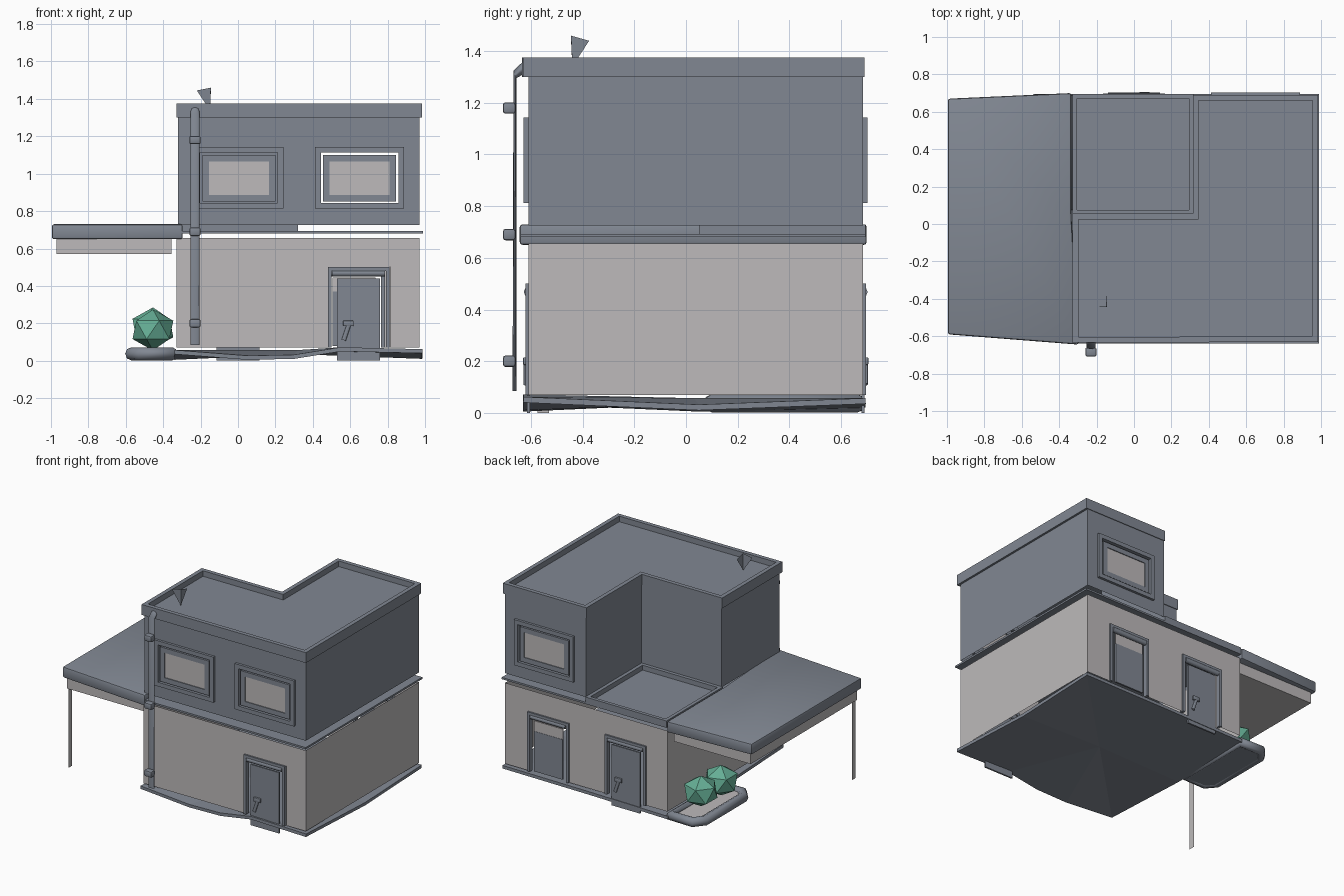
import bpy, bmesh, math
from mathutils import Matrix, Vector

if "Cube" in bpy.data.objects:
    bpy.data.objects.remove(bpy.data.objects["Cube"])


def material(name, rgb):
    m = bpy.data.materials.new(name)
    m.use_nodes = True
    m.diffuse_color = (*rgb, 1)
    m.node_tree.nodes["Principled BSDF"].inputs["Base Color"].default_value = (*rgb, 1)
    return m


SLATE = material("slate_blue_grey", (0.22, 0.245, 0.29))
PALE = material("pale_grey", (0.51, 0.49, 0.495))
GREEN = material("leaf_green", (0.13, 0.42, 0.3))


def finish(name, bm, mat, smooth=False):
    mesh = bpy.data.meshes.new(name)
    bm.to_mesh(mesh)
    bm.free()
    mesh.materials.append(mat)
    ob = bpy.data.objects.new(name, mesh)
    bpy.context.collection.objects.link(ob)
    if smooth:
        bpy.ops.object.select_all(action='DESELECT')
        ob.select_set(True)
        bpy.context.view_layer.objects.active = ob
        bpy.ops.object.shade_smooth_by_angle(angle=math.radians(40))
    return ob


def add_box(bm, x0, x1, y0, y1, z0, z1):
    size = Vector((x1 - x0, y1 - y0, z1 - z0))
    mid = Vector((x0 + x1, y0 + y1, z0 + z1)) / 2
    bmesh.ops.create_cube(bm, size=1, matrix=Matrix.Translation(mid) @ Matrix.Diagonal((*size, 1)))


def box(name, mat, *bounds, bevel=0):
    bm = bmesh.new()
    add_box(bm, *bounds)
    if bevel:
        bmesh.ops.bevel(bm, geom=bm.edges[:], offset=bevel, segments=2, affect='EDGES', profile=0.5)
    return finish(name, bm, mat, bevel > 0)


def sheet(name, mat, *polygons):
    bm = bmesh.new()
    for poly in polygons:
        bm.faces.new([bm.verts.new(p) for p in poly])
    bmesh.ops.remove_doubles(bm, verts=bm.verts[:], dist=0.0005)
    return finish(name, bm, mat)


def frame(name, mat, cx, cz, w, h, t, y0, y1, sill=True):
    """Rectangular frame of bars; the sill is left out for doors."""
    bm = bmesh.new()
    add_box(bm, cx - w, cx + w, y0, y1, cz + h - t, cz + h)
    if sill:
        add_box(bm, cx - w, cx + w, y0, y1, cz - h, cz - h + t)
    for s in (-1, 1):
        a, b = sorted((cx + s * w, cx + s * (w - t)))
        add_box(bm, a, b, y0, y1, cz - h, cz + h - t)
    return finish(name, bm, mat)


def walls(name, mat, pts, z0, z1, holes):
    """Closed run of wall sheets; holes maps a side to (x0, x1, z0, z1) openings."""
    quads = []
    for i, p in enumerate(pts):
        q = pts[(i + 1) % len(pts)]
        cut = holes.get(i, [])
        xs = sorted({p[0], q[0], *[v for c in cut for v in c[:2]]}) if cut else [0, 1]
        zs = sorted({z0, z1, *[v for c in cut for v in c[2:]]})
        for a, b in zip(xs, xs[1:]):
            for lo, hi in zip(zs, zs[1:]):
                mx, mz = (a + b) / 2, (lo + hi) / 2
                if any(c[0] < mx < c[1] and c[2] < mz < c[3] for c in cut):
                    continue
                s, e = ((a, p[1]), (b, p[1])) if cut else (p, q)
                if cut and q[0] < p[0]:
                    s, e = e, s
                quads.append([(*s, lo), (*e, lo), (*e, hi), (*s, hi)])
    return sheet(name, mat, *quads)


def tray(name, mat, pts, z0, z1, rim, depth):
    """Flat slab with a raised rim around its top."""
    bm = bmesh.new()
    base = bm.faces.new([bm.verts.new((*p, z0)) for p in pts])
    ext = bmesh.ops.extrude_face_region(bm, geom=[base], use_keep_orig=True)["geom"]
    top = [f for f in ext if isinstance(f, bmesh.types.BMFace)]
    bmesh.ops.translate(bm, verts=top[0].verts[:], vec=(0, 0, z1 - z0))
    bmesh.ops.recalc_face_normals(bm, faces=bm.faces[:])
    bmesh.ops.inset_region(bm, faces=top, thickness=rim, use_even_offset=True)
    inner = bmesh.ops.extrude_face_region(bm, geom=top)["geom"]
    bmesh.ops.delete(bm, geom=top, context='FACES_ONLY')
    bmesh.ops.translate(bm, verts=[v for v in inner if isinstance(v, bmesh.types.BMVert)], vec=(0, 0, -depth))
    bmesh.ops.recalc_face_normals(bm, faces=bm.faces[:])
    return finish(name, bm, mat)


def tube(name, mat, pts, r, flat=1.0, cyclic=False):
    cu = bpy.data.curves.new(name, 'CURVE')
    cu.dimensions = '3D'
    cu.bevel_depth, cu.bevel_resolution = r, 2
    cu.use_fill_caps = True
    sp = cu.splines.new('POLY')
    sp.points.add(len(pts) - 1)
    for p, co in zip(sp.points, pts):
        p.co = (co[0], co[1] / flat, co[2], 1)
    sp.use_cyclic_u = cyclic
    cu.materials.append(mat)
    ob = bpy.data.objects.new(name, cu)
    ob.scale.y = flat
    bpy.context.collection.objects.link(ob)
    return ob


# Walls of both storeys
FRONT, BACK = -0.61, 0.685
lower = [(-0.33, FRONT), (0.97, FRONT), (0.97, BACK), (-0.33, BACK)]
upper = [(-0.32, FRONT), (0.97, FRONT), (0.97, BACK), (0.32, BACK), (0.32, 0.05), (-0.32, 0.05)]
door_hole = lambda cx: (cx - 0.165, cx + 0.165, 0.07, 0.5)
win_hole = lambda cx: (cx - 0.235, cx + 0.235, 0.815, 1.14)
walls("lower_walls", PALE, lower, 0.07, 0.655,
      {0: [door_hole(0.65)], 2: [door_hole(0.62), door_hole(0)]})
walls("upper_walls", SLATE, upper, 0.725, 1.31,
      {0: [win_hole(0.005), win_hole(0.65)], 2: [win_hole(0.65)]})

# Roof with parapet, floor trim, terrace
roof = [(-0.328, -0.635), (0.985, -0.63), (0.985, 0.69), (0.315, 0.69), (0.315, 0.055), (-0.328, 0.055)]
tray("roof_parapet", SLATE, roof, 1.3, 1.375, 0.03, 0.04)
box("floor_trim", SLATE, -0.33, 0.99, -0.64, 0.695, 0.68, 0.693)
tray("terrace", SLATE, [(-0.33, 0.05), (0.32, 0.05), (0.32, 0.695), (-0.33, 0.695)], 0.685, 0.73, 0.025, 0.035)

# Carport canopy, its ceiling box and thin post
bm = bmesh.new()
plan = [(-0.995, -0.59), (-0.295, -0.645), (-0.335, 0.05), (-0.335, 0.7), (-0.995, 0.67)]
low = bm.faces.new([bm.verts.new((*p, 0.65)) for p in plan])
ext = bmesh.ops.extrude_face_region(bm, geom=[low], use_keep_orig=True)["geom"]
bmesh.ops.translate(bm, verts=[v for v in ext if isinstance(v, bmesh.types.BMVert)], vec=(0, 0, 0.08))
bmesh.ops.recalc_face_normals(bm, faces=bm.faces[:])
bmesh.ops.bevel(bm, geom=bm.edges[:], offset=0.012, segments=2, affect='EDGES', profile=0.5)
finish("canopy", bm, SLATE, True)
box("canopy_ceiling", PALE, -0.97, -0.355, -0.57, 0.645, 0.57, 0.655)
sheet("canopy_post", PALE, [(-0.957, -0.575, 0), (-0.957, -0.53, 0), (-0.957, -0.53, 0.58), (-0.957, -0.575, 0.58)])

# Uneven base plate
rim = [(-0.34, -0.63, 0.035), (0.05, -0.63, 0.005), (0.3, -0.63, 0.01), (0.55, -0.63, 0.05),
       (0.985, -0.63, 0.04), (0.985, 0.05, 0.01), (0.985, 0.695, 0.035), (0.3, 0.695, 0.03),
       (-0.34, 0.695, 0.02), (-0.34, 0.05, 0.005)]
plate = sheet("base_plate", SLATE, *[[p, q, (0.32, 0.03, 0.035)] for p, q in zip(rim, rim[1:] + rim[:1])])
sol = plate.modifiers.new("thickness", 'SOLIDIFY')
sol.thickness, sol.offset = 0.022, 1

# Windows: outer surround, inner frame and pane
for name, cx, y, s in (("front_right", 0.005, FRONT, -1), ("front_left", 0.65, FRONT, -1),
                       ("back", 0.65, BACK, 1)):
    y0, y1 = sorted((y - s * 0.02, y + s * 0.018))
    frame(name + "_window_surround", SLATE, cx, 0.978, 0.237, 0.165, 0.03, y0, y1)
    frame(name + "_window_frame", SLATE, cx, 0.975, 0.195, 0.125, 0.035, y0 + 0.008, y1 - 0.008)
    box(name + "_window_pane", PALE, cx - 0.165, cx + 0.165, y - 0.004, y + 0.004, 0.885, 1.065)

# Doors with surround, lintel and handle
for name, cx, y, s, glazed in (("front", 0.645, FRONT, -1, False), ("back_left", 0.62, BACK, 1, True),
                               ("back_right", 0, BACK, 1, False)):
    y0, y1 = sorted((y - s * 0.02, y + s * 0.012))
    frame(name + "_door_surround", SLATE, cx, 0.285, 0.165, 0.215, 0.02, y0, y1, sill=False)
    tube(name + "_door_lintel", SLATE, [(cx - 0.14, y, 0.468), (cx + 0.14, y, 0.468)], 0.018)
    top = 0.37 if glazed else 0.44
    box(name + "_door", SLATE, cx - 0.115, cx + 0.115, y - 0.006, y + 0.006, 0.08 if glazed else 0, top)
    if glazed:
        box(name + "_door_pane", PALE, cx - 0.115, cx + 0.115, y - 0.004, y + 0.004, top, 0.445)
    else:
        hx, hy = cx + s * 0.055, y + s * 0.012
        tube(name + "_door_handle", SLATE, [(hx + s * 0.025, hy, 0.11), (hx - s * 0.005, hy, 0.2)], 0.012, 0.6)
        box(name + "_door_knob", SLATE, hx - 0.028, hx + 0.028, hy - 0.009, hy + 0.009, 0.185, 0.215, bevel=0.005)

# Drainpipe with brackets
tube("drainpipe", SLATE, [(-0.23, -0.63, 1.335), (-0.23, -0.662, 1.31), (-0.23, -0.664, 0.085)], 0.024, 0.3)
for i, z in enumerate((0.2, 0.69, 1.18)):
    box(f"pipe_bracket_{i + 1}", SLATE, -0.26, -0.2, -0.708, -0.66, z - 0.022, z + 0.022, bevel=0.009)

# Roof aerial of two upright blades
tip, bend = (-0.15, -0.44, 1.34), (-0.145, -0.445, 1.46)
sheet("roof_aerial", SLATE, [tip, bend, (-0.22, -0.445, 1.445)], [tip, (-0.145, -0.375, 1.44), bend])

# Planter bed and bushes
loop = [(-0.35, 0.1), (-0.52, 0.1), (-0.57, 0.16), (-0.57, 0.6), (-0.52, 0.665), (-0.35, 0.665)]
tube("planter_rim", SLATE, [(x, y, 0.037) for x, y in loop], 0.035, cyclic=True)
box("planter_base", SLATE, -0.555, -0.34, 0.11, 0.65, 0.01, 0.038)
box("planter_bed", PALE, -0.555, -0.34, 0.11, 0.65, 0.038, 0.046)
for i, (y, z) in enumerate(((0.25, 0.165), (0.48, 0.175))):
    bm = bmesh.new()
    bmesh.ops.create_icosphere(bm, subdivisions=1, radius=0.122, matrix=Matrix.Translation((-0.455, y, z))
                               @ Matrix.Rotation(i * 0.6, 4, 'Z') @ Matrix.Diagonal((1, 1, 0.9, 1)))
    finish(f"bush_{i + 1}", bm, GREEN)
